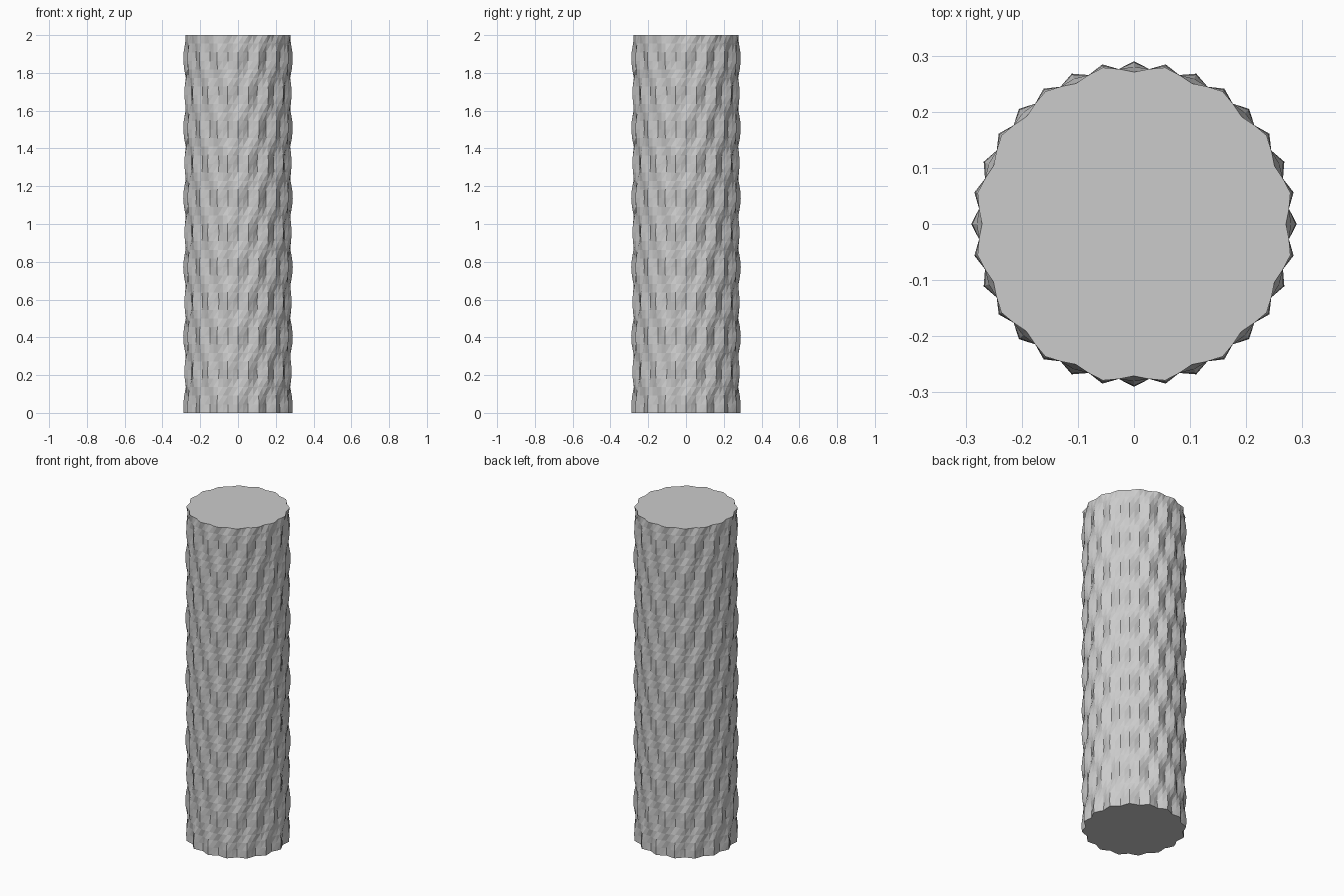
import bpy, bmesh, math

old = bpy.data.objects.get("Cube")
if old:
    bpy.data.objects.remove(old, do_unlink=True)

LOBES = 16            # bumps in each ring
SEGMENTS = LOBES * 4
ROWS = 44
HEIGHT = 2.0
RADIUS, DEPTH = 0.2775, 0.0125
ROW_PITCH = 0.184     # spacing between staggered bump rows
FIRST_ROW = 0.035

# Plain grey finish
grey = bpy.data.materials.new("plain grey")
grey.use_nodes = True
colour = (0.6, 0.6, 0.6, 1)
grey.diffuse_color = colour
grey.node_tree.nodes["Principled BSDF"].inputs["Base Color"].default_value = colour


def ring(bm, z):
    """One ring of the staggered bump pattern."""
    wave = math.cos(math.pi * (z - FIRST_ROW) / ROW_PITCH)
    verts = []
    for i in range(SEGMENTS):
        a = math.tau * i / SEGMENTS
        r = RADIUS + DEPTH * wave * math.cos(LOBES * a)
        verts.append(bm.verts.new((r * math.cos(a), r * math.sin(a), z)))
    return verts


# Studded column wall, split along one diagonal direction
bm = bmesh.new()
rings = [ring(bm, HEIGHT * k / ROWS) for k in range(ROWS + 1)]
for low, high in zip(rings, rings[1:]):
    for i in range(SEGMENTS):
        j = (i + 1) % SEGMENTS
        bm.faces.new((low[i], low[j], high[j]))
        bm.faces.new((low[i], high[j], high[i]))

# Flat end caps
bm.faces.new(rings[-1])
bm.faces.new(rings[0][::-1])

mesh = bpy.data.meshes.new("studded_column")
bm.to_mesh(mesh)
bm.free()
mesh.materials.append(grey)
column = bpy.data.objects.new("studded_column", mesh)
bpy.context.collection.objects.link(column)
